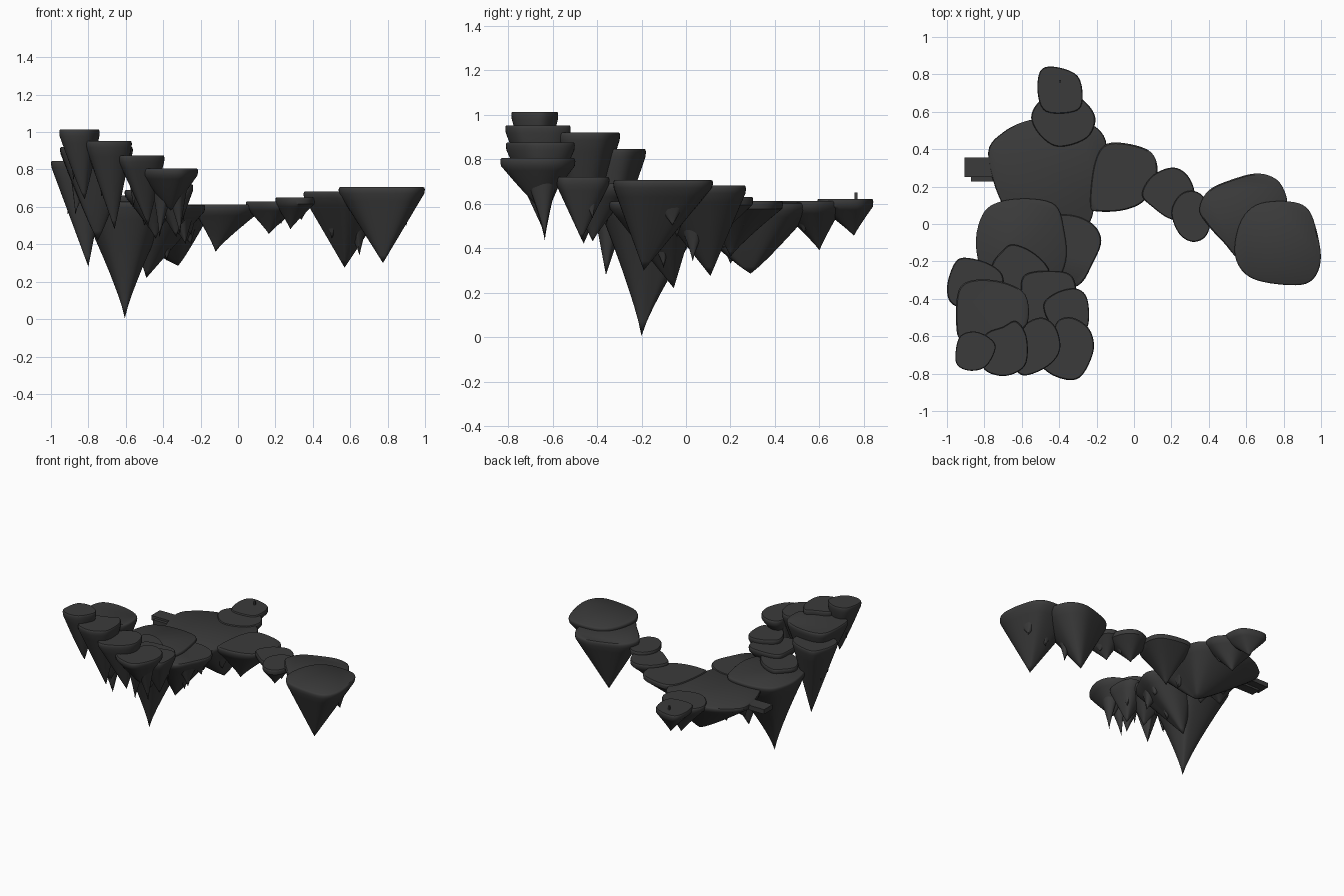
import bpy, bmesh, math
from mathutils import Vector

rock = bpy.data.materials.new("dark_grey_rock")
rock.diffuse_color = (0.043, 0.043, 0.043, 1)


def smooth_outline(pts, steps=5):
    """Closed Catmull-Rom curve through a few outline points."""
    p = [Vector(q) for q in pts]
    n, out = len(p), []
    for i in range(n):
        a, b, c, d = p[i - 1], p[i], p[(i + 1) % n], p[(i + 2) % n]
        for k in range(steps):
            t = k / steps
            out.append(0.5 * (2 * b + (c - a) * t + (2 * a - 5 * b + 4 * c - d) * t * t
                              + (3 * b - a - 3 * c + d) * t ** 3))
    area = sum(out[i - 1].cross(out[i]) for i in range(len(out)))
    return out if area > 0 else out[::-1]


def loft(bm, outline, z, tip, power):
    """Flat top with a soft rim, tapering down to an off-centre tip."""
    c = sum(outline, Vector((0, 0))) / len(outline)
    tx = Vector(tip[:2])
    depth = z - tip[2]
    rings = [(0.965, 0), (0.988, 0.004), (1, 0.014), (0.985, 0.035)]
    for k in range(1, 9):
        d = 0.035 + (depth - 0.035) * k / 9
        rings.append((0.985 * (1 - k / 9) ** power, d))
    loops = []
    for s, d in rings:
        mid = c.lerp(tx, 1 - s if d > 0.03 else 0)
        loops.append([bm.verts.new((*(mid + (q - c) * s), z - d)) for q in outline])
    n = len(outline)
    bm.faces.new(loops[0])
    for a, b in zip(loops, loops[1:]):
        for i in range(n):
            j = (i + 1) % n
            bm.faces.new((a[i], b[i], b[j], a[j]))
    end = bm.verts.new(tip)
    for i in range(n):
        bm.faces.new((loops[-1][i], end, loops[-1][(i + 1) % n]))


def finish(name, bm):
    bmesh.ops.recalc_face_normals(bm, faces=bm.faces)
    me = bpy.data.meshes.new(name)
    bm.to_mesh(me)
    bm.free()
    me.materials.append(rock)
    ob = bpy.data.objects.new(name, me)
    bpy.context.collection.objects.link(ob)
    bpy.ops.object.select_all(action='DESELECT')
    ob.select_set(True)
    bpy.context.view_layer.objects.active = ob
    bpy.ops.object.shade_smooth_by_angle(angle=math.radians(40))


def island(name, z, pts, tip, spikes=(), power=1.1):
    """One floating island: main rock plus hanging spikes (x, y, z, share of the outline)."""
    bm = bmesh.new()
    outline = smooth_outline(pts)
    loft(bm, outline, z, tip, power)
    for x, y, tz, f in spikes:
        foot = Vector((x, y))
        loft(bm, [foot + (q - foot) * f for q in outline], z - 0.02, (x, y, tz), 1.2)
    finish(name, bm)


# central plateau and its northern steps
island("main_plateau", 0.605,
       [(-.78, .38), (-.70, .49), (-.56, .555), (-.38, .57), (-.22, .53), (-.145, .41), (-.20, .15),
        (-.25, -.01), (-.40, -.05), (-.60, -.02), (-.72, .14)],
       (-.32, .29, .285),
       [(-.43, .2, .33, .6), (-.55, .30, .40, .6), (-.42, .42, .45, .5), (-.25, .17, .40, .4),
        (-.62, .18, .40, .5)], 0.9)
island("north_step", 0.612,
       [(-.55, .57), (-.50, .66), (-.38, .70), (-.28, .67), (-.207, .57), (-.25, .46), (-.40, .412), (-.50, .47)],
       (-.38, .60, .39), [(-.32, .53, .47, .6)])
island("north_tip", 0.622,
       [(-.515, .70), (-.50, .82), (-.42, .840), (-.30, .79), (-.275, .66), (-.32, .60), (-.47, .60)],
       (-.40, .755, .455), [(-.38, .68, .53, .6)])

# eastern chain of islands
island("east_bridge", 0.612,
       [(-.235, .10), (-.215, .31), (-.16, .42), (-.05, .432), (.09, .385), (.125, .27), (.06, .13), (-.05, .075), (-.19, .067)],
       (-.12, .20, .36), [(.03, .26, .50, .6), (-.04, .30, .49, .7)], 1.15)
island("east_step_1", 0.630,
       [(.042, .16), (.10, .26), (.21, .302), (.29, .255), (.325, .15), (.28, .05), (.20, .025), (.10, .09)],
       (.165, .16, .455), [(.23, .13, .51, .6)])
island("east_step_2", 0.650,
       [(.20, .06), (.24, .15), (.31, .178), (.375, .14), (.41, .02), (.38, -.07), (.31, -.095), (.24, -.05)],
       (.28, .04, .48), [(.34, .04, .53, .6)])
island("east_island_inner", 0.682,
       [(.35, .08), (.40, .18), (.53, .24), (.67, .27), (.78, .22), (.82, .08), (.74, -.10), (.58, -.19),
        (.48, -.10), (.39, .0)],
       (.57, .11, .275), [(.65, .03, .34, .5), (.50, .03, .43, .5)], 1.0)
island("east_island_outer", 0.706,
       [(.54, -.17), (.565, .0), (.65, .10), (.80, .122), (.92, .09), (.975, -.03), (.998, -.20), (.94, -.31),
        (.80, -.325), (.62, -.285)],
       (.775, -.19, .30), [(.90, -.06, .50, .55), (.76, -.04, .45, .6)], 1.0)

# western plateau with the long spike
island("west_plateau", 0.630,
       [(-.845, -.12), (-.81, .05), (-.72, .118), (-.56, .135), (-.42, .10), (-.375, -.03), (-.365, -.20),
        (-.45, -.36), (-.62, -.40), (-.78, -.33)],
       (-.605, -.20, .005), [(-.75, -.16, .43, .5)], 1.2)
island("west_shelf", 0.610,
       [(-.60, -.10), (-.50, .03), (-.34, .05), (-.22, .0), (-.175, -.09), (-.22, -.21), (-.30, -.33), (-.45, -.32)],
       (-.49, -.055, .22), [(-.38, -.1, .31, .5), (-.28, -.2, .40, .4), (-.25, -.08, .45, .4)], 1.0)

# stepped climb of the south-west cluster
island("climb_1", 0.660,
       [(-.76, -.24), (-.70, -.14), (-.64, -.11), (-.53, -.16), (-.45, -.26), (-.50, -.38), (-.66, -.38)],
       (-.58, -.28, .43), [(-.66, -.26, .50, .5)])
island("climb_2", 0.690,
       [(-.605, -.35), (-.58, -.27), (-.46, -.25), (-.34, -.27), (-.31, -.37), (-.36, -.49), (-.48, -.55), (-.59, -.51)],
       (-.44, -.42, .43), [(-.50, -.36, .50, .5)])
island("climb_3", 0.720,
       [(-.485, -.44), (-.42, -.37), (-.31, -.345), (-.25, -.40), (-.245, -.54), (-.30, -.58), (-.42, -.57)],
       (-.33, -.47, .44), [(-.29, -.42, .53, .4), (-.39, -.49, .52, .5)], 1.0)
island("climb_4", 0.805,
       [(-.515, -.72), (-.44, -.62), (-.41, -.52), (-.33, -.50), (-.24, -.56), (-.215, -.67), (-.27, -.80),
        (-.34, -.835), (-.45, -.80)],
       (-.36, -.655, .58), [(-.42, -.635, .435, .5), (-.31, -.635, .45, .5)], 0.9)
island("climb_5", 0.875,
       [(-.64, -.74), (-.60, -.56), (-.50, -.50), (-.42, -.55), (-.395, -.67), (-.46, -.76), (-.59, -.81)],
       (-.48, -.65, .50), [(-.56, -.66, .60, .5)], 1.0)
island("climb_6", 0.952,
       [(-.81, -.76), (-.80, -.60), (-.70, -.55), (-.63, -.52), (-.575, -.60), (-.575, -.74), (-.64, -.80), (-.73, -.81)],
       (-.66, -.64, .48), [(-.73, -.66, .65, .5)], 1.0)
island("climb_top", 1.013,
       [(-.955, -.70), (-.93, -.60), (-.85, -.575), (-.77, -.61), (-.74, -.665), (-.79, -.76), (-.87, -.785), (-.94, -.76)],
       (-.82, -.67, .64), [(-.88, -.67, .74, .5)], 0.9)
island("climb_large", 0.920,
       [(-.95, -.55), (-.94, -.36), (-.86, -.30), (-.70, -.31), (-.58, -.38), (-.57, -.53), (-.66, -.60), (-.80, -.63), (-.92, -.62)],
       (-.75, -.46, .42), [(-.66, -.47, .48, .5), (-.87, -.46, .56, .5)], 0.9)
island("climb_west", 0.845,
       [(-1.0, -.34), (-.965, -.22), (-.91, -.18), (-.78, -.21), (-.70, -.28), (-.72, -.40), (-.84, -.46), (-.97, -.43)],
       (-.80, -.36, .28), [(-.91, -.32, .56, .5)], 1.0)


# dock of two slabs on the west edge, and the small post at the north end
def slab(name, x0, x1, y0, y1, z0, z1):
    bm = bmesh.new()
    bmesh.ops.create_cube(bm, size=1)
    for v in bm.verts:
        v.co = ((x0 + x1) / 2 + v.co.x * (x1 - x0), (y0 + y1) / 2 + v.co.y * (y1 - y0),
                (z0 + z1) / 2 + v.co.z * (z1 - z0))
    finish(name, bm)


slab("dock_long_slab", -.905, -.70, .252, .355, .565, .60)
slab("dock_short_slab", -.872, -.70, .228, .30, .55, .585)
slab("north_post", -.401, -.389, .757, .771, .60, .65)
